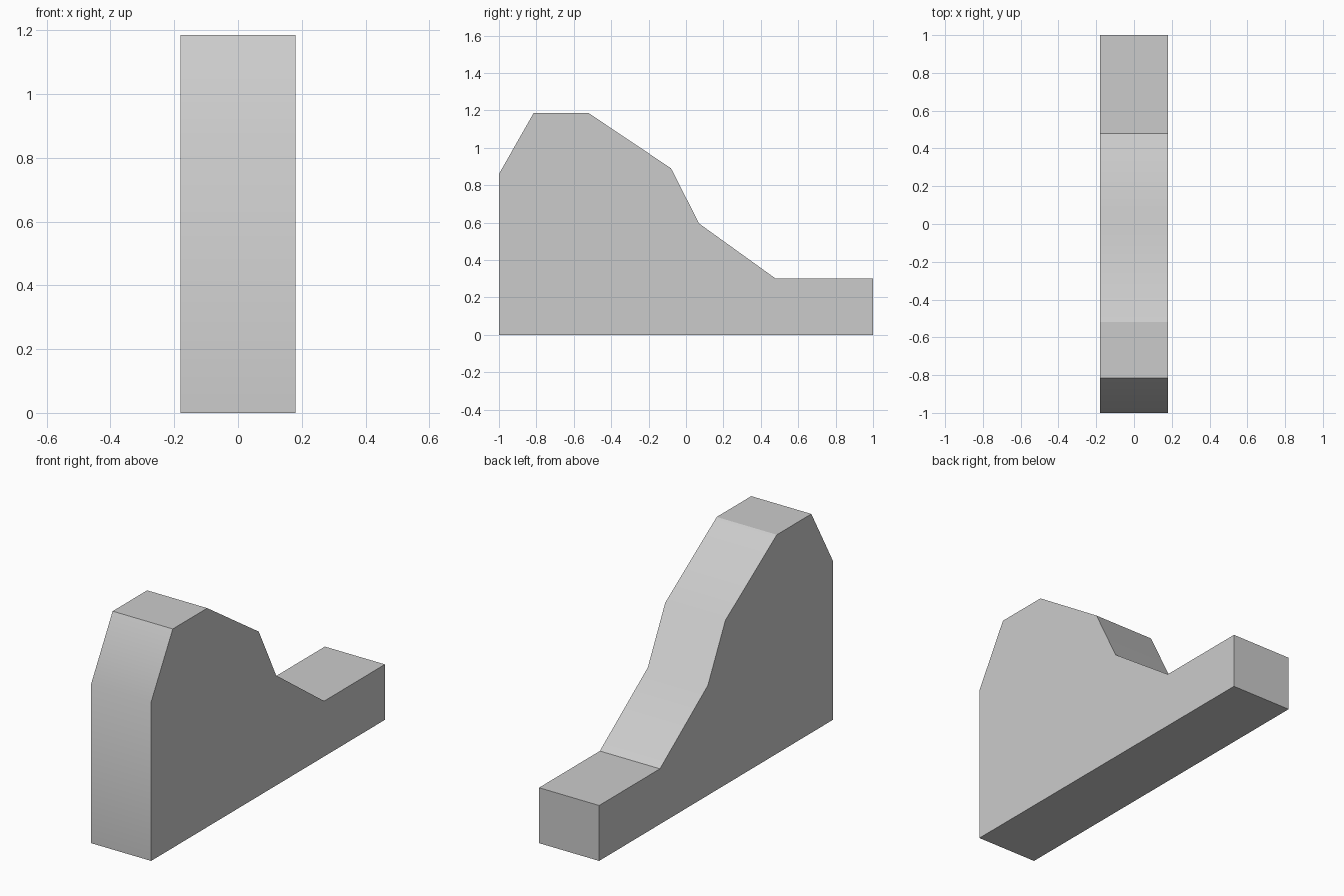
import bpy
import bmesh
import math

cube = bpy.data.objects.get("Cube")
if cube:
    bpy.data.objects.remove(cube, do_unlink=True)

HALF_WIDTH = 0.18

# Side outline as (y, z), from the front foot over the top to the back foot
PROFILE = [(-1, 0), (-1, 0.86), (-0.815, 1.185), (-0.52, 1.185),
           (-0.08, 0.89), (0.07, 0.595), (0.48, 0.3), (1, 0.3), (1, 0)]

# Plain grey material
grey = bpy.data.materials.new("light_grey")
grey.use_nodes = True
colour = (0.6, 0.6, 0.6, 1)
grey.diffuse_color = colour
for node in grey.node_tree.nodes:
    if node.type == 'BSDF_PRINCIPLED':
        node.inputs["Base Color"].default_value = colour

# Sloped block: the side outline extruded across the width
bm = bmesh.new()
side = bm.faces.new([bm.verts.new((-HALF_WIDTH, y, z)) for y, z in PROFILE])
result = bmesh.ops.extrude_face_region(bm, geom=[side], use_keep_orig=True)
moved = [v for v in result["geom"] if isinstance(v, bmesh.types.BMVert)]
bmesh.ops.translate(bm, verts=moved, vec=(2 * HALF_WIDTH, 0, 0))
bmesh.ops.recalc_face_normals(bm, faces=bm.faces[:])
mesh = bpy.data.meshes.new("sloped_block")
bm.to_mesh(mesh)
bm.free()
mesh.materials.append(grey)

block = bpy.data.objects.new("sloped_block", mesh)
bpy.context.collection.objects.link(block)

# Soft shading over the gentle bends, crisp elsewhere
bpy.ops.object.select_all(action='DESELECT')
block.select_set(True)
bpy.context.view_layer.objects.active = block
bpy.ops.object.shade_smooth_by_angle(angle=math.radians(31))
